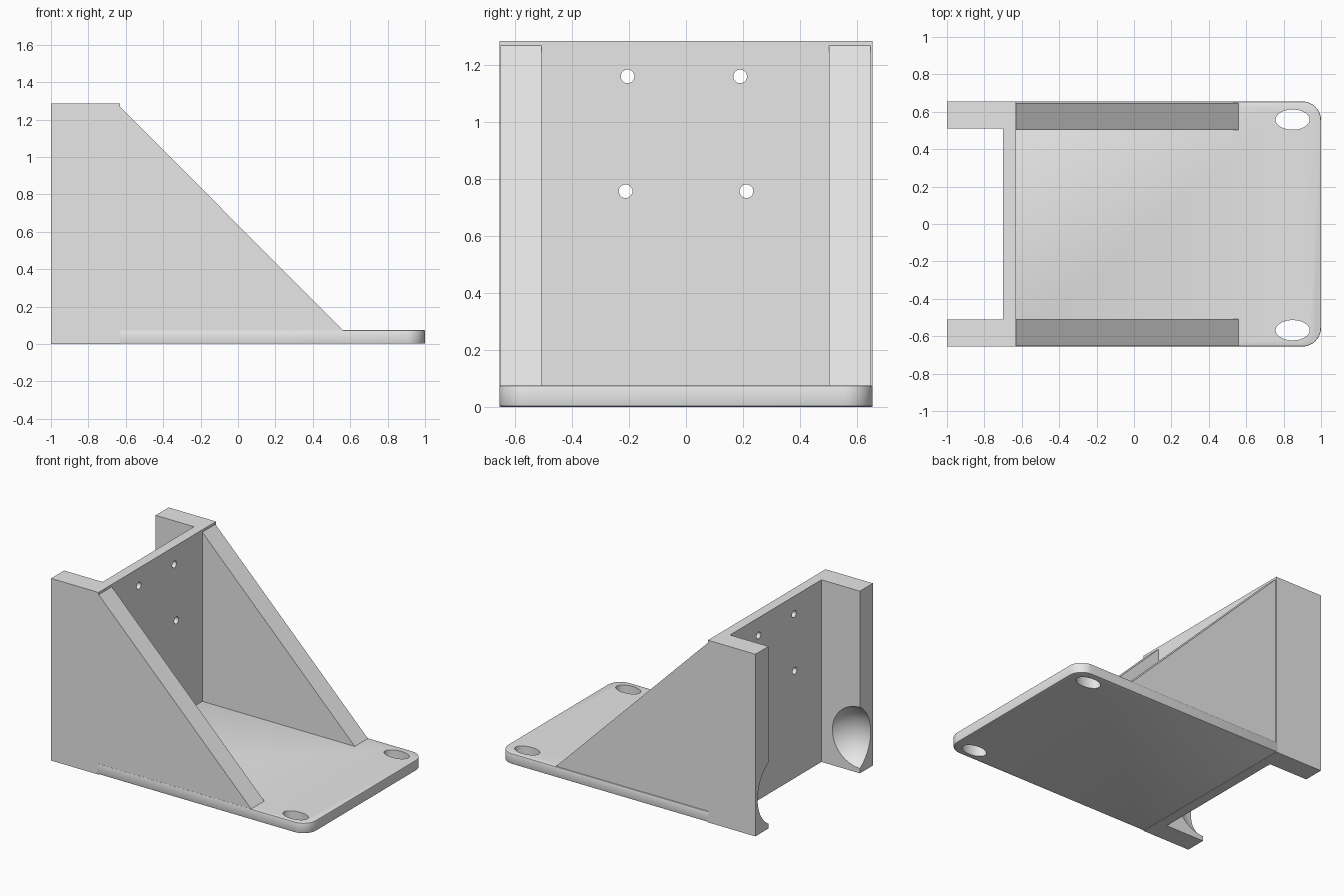
import bpy, bmesh, math
from mathutils import Vector

if "Cube" in bpy.data.objects:
    bpy.data.objects.remove(bpy.data.objects["Cube"], do_unlink=True)

grey = bpy.data.materials.new("light grey")
grey.use_nodes = True
grey.diffuse_color = (0.8, 0.8, 0.8, 1)
grey.node_tree.nodes["Principled BSDF"].inputs["Base Color"].default_value = (0.8, 0.8, 0.8, 1)


def prism(name, points, offset):
    """Extrude a closed 3D outline by an offset vector."""
    bm = bmesh.new()
    face = bm.faces.new([bm.verts.new(p) for p in points])
    new = bmesh.ops.extrude_face_region(bm, geom=[face])["geom"]
    verts = [v for v in new if isinstance(v, bmesh.types.BMVert)]
    bmesh.ops.translate(bm, verts=verts, vec=Vector(offset))
    bmesh.ops.recalc_face_normals(bm, faces=bm.faces)
    mesh = bpy.data.meshes.new(name)
    bm.to_mesh(mesh)
    bm.free()
    mesh.materials.append(grey)
    obj = bpy.data.objects.new(name, mesh)
    bpy.context.collection.objects.link(obj)
    return obj


def activate(obj):
    bpy.ops.object.select_all(action='DESELECT')
    obj.select_set(True)
    bpy.context.view_layer.objects.active = obj


def cut(target, cutter):
    """Subtract the cutter that was just added, then delete it."""
    cutter.data.materials.append(grey)
    cutter.hide_render = True
    mod = target.modifiers.new("cut", 'BOOLEAN')
    mod.operation = 'DIFFERENCE'
    mod.solver = 'EXACT'
    mod.object = cutter
    activate(target)
    bpy.ops.object.modifier_apply(modifier=mod.name)
    bpy.data.objects.remove(cutter, do_unlink=True)


# Upright channel: wall with two rear flanges, open towards -x
W, IN = 0.655, 0.51
channel = prism("channel_wall", [(x, y, 0) for x, y in (
    (-0.63, -W), (-0.63, W), (-1, W), (-1, IN),
    (-0.7, IN), (-0.7, -IN), (-1, -IN), (-1, -W))], (0, 0, 1.285))

# Four small screw holes through the wall
for y, z in ((-0.205, 1.16), (0.19, 1.16), (-0.212, 0.757), (0.212, 0.757)):
    bpy.ops.mesh.primitive_cylinder_add(vertices=32, radius=0.024, depth=0.3,
                                        location=(-0.665, y, z), rotation=(0, math.pi / 2, 0))
    cut(channel, bpy.context.object)

# Round scoops on the inside of the flanges
for side in (-1, 1):
    bpy.ops.mesh.primitive_uv_sphere_add(segments=64, ring_count=32, radius=0.253,
                                         location=(-1, side * 0.377, 0.25))
    cut(channel, bpy.context.object)

# Base plate with two rounded outer corners and softened rims
R = 0.1
outline = [(-0.645, W), (-0.645, -W)]
for cy, start in ((-W + R, -90), (W - R, 0)):
    for i in range(13):
        a = math.radians(start + i * 7.5)
        outline.append((1 - R + R * math.cos(a), cy + R * math.sin(a)))
plate = prism("base_plate", [(x, y, 0.002) for x, y in outline], (0, 0, 0.073))
bevel = plate.modifiers.new("rim", 'BEVEL')
bevel.width = 0.005
bevel.segments = 2
bevel.limit_method = 'ANGLE'
bevel.angle_limit = math.radians(40)
activate(plate)
bpy.ops.object.modifier_apply(modifier=bevel.name)

# Oval mounting holes
for y in (-0.568, 0.558):
    bpy.ops.mesh.primitive_cylinder_add(vertices=64, radius=1, depth=0.4, location=(0.848, y, 0.04))
    hole = bpy.context.object
    hole.scale = (0.091, 0.054, 1)
    bpy.ops.object.transform_apply(location=False, rotation=False, scale=True)
    cut(plate, hole)

# Triangular side gussets
gussets = []
for name, y in (("right_gusset", -0.653), ("left_gusset", 0.502)):
    gussets.append(prism(name, [(-0.64, y, 0.06), (0.575, y, 0.06),
                                (-0.63, y, 1.268), (-0.64, y, 1.268)], (0, 0.146, 0)))

# Smooth curved surfaces, keep hard edges
for obj in [channel, plate] + gussets:
    activate(obj)
    bpy.ops.object.shade_smooth_by_angle(angle=math.radians(30))
